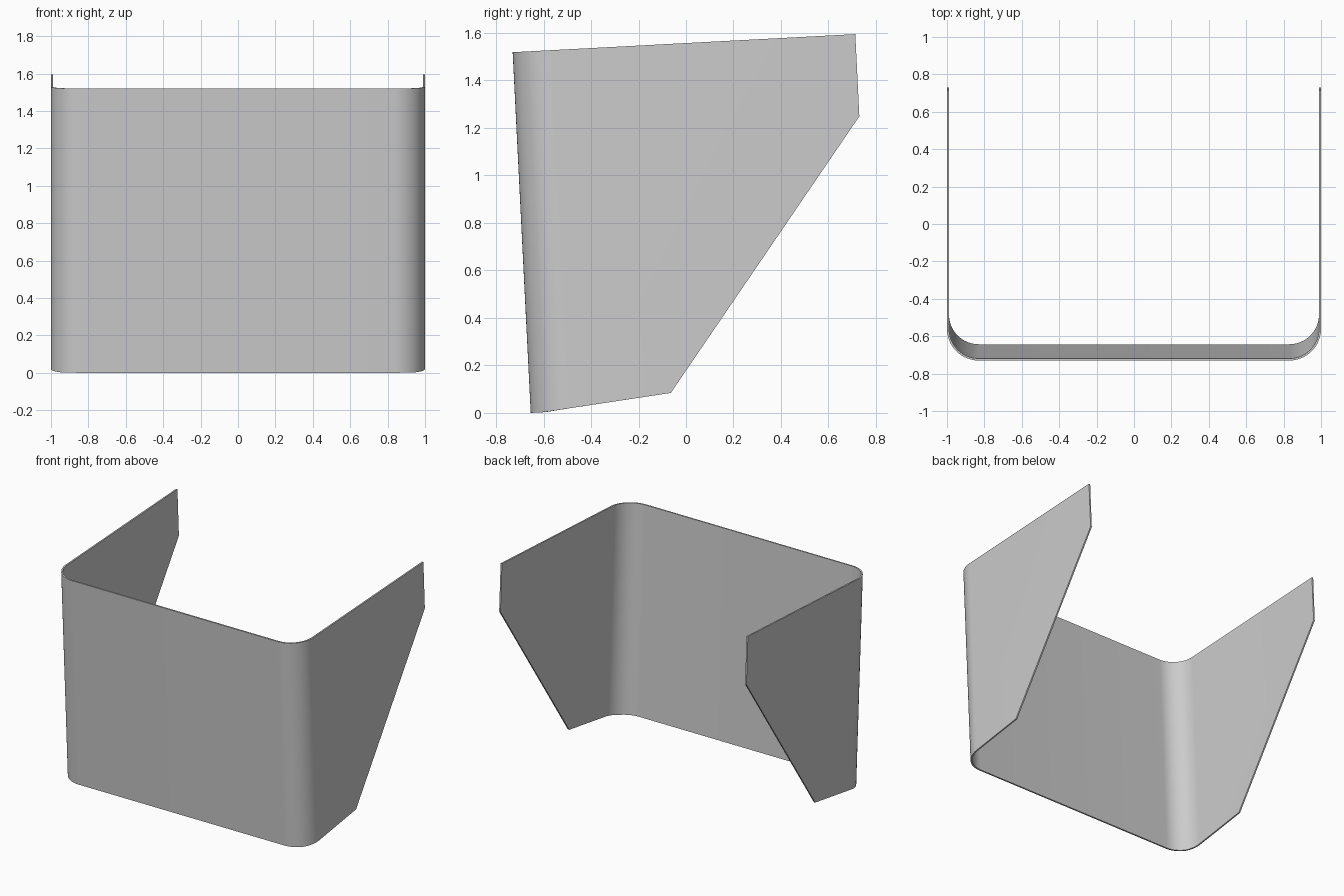
import bpy, bmesh
from math import sin, cos, pi
from mathutils import Vector

if "Cube" in bpy.data.objects:
    bpy.data.objects.remove(bpy.data.objects["Cube"])

F0 = Vector((0, -0.654, 0.0))                    # foot of the leaning front
F1 = Vector((0, -0.73, 1.519))                   # top of the leaning front
EU = Vector((0, 1.443, 0.076)).normalized()      # runs backwards along the top rim
EV = (F1 - F0).normalized()                      # runs up the lean
R, SEG, THICK = 0.17, 16, 0.011

# Half of the U path: (x, depth) from the front flat round to the side
half = [(1 - R + R * sin(a), R - R * cos(a))
        for a in (pi / 2 * i / SEG for i in range(SEG + 1))]
path = [(-x, u) for x, u in reversed(half)] + half

# Rear outline of each side panel, from bottom to top (y, z)
rear = [(-0.064, 0.084), (0.73, 1.249), (0.713, 1.595)]

bm = bmesh.new()
bottom, top = [], []
for x, u in path:
    lift = max(0.0, (u - 0.055) * 0.1)           # lower edge rises towards the back
    bottom.append(bm.verts.new(Vector((x, 0, 0)) + F0 + EU * u + EV * lift))
    top.append(bm.verts.new(Vector((x, 0, 0)) + F1 + EU * u))

# Front and rounded corners
for i in range(len(path) - 1):
    bm.faces.new((bottom[i], bottom[i + 1], top[i + 1], top[i]))

# Side panels
for s, k in ((1, -1), (-1, 0)):
    loop = [bottom[k]] + [bm.verts.new((s, y, z)) for y, z in rear] + [top[k]]
    bm.faces.new(loop if s > 0 else loop[::-1])

mesh = bpy.data.meshes.new("wrap_panel")
bm.to_mesh(mesh)
bm.free()
panel = bpy.data.objects.new("wrap_panel", mesh)
bpy.context.collection.objects.link(panel)

# Sheet thickness, inwards
mod = panel.modifiers.new("thickness", 'SOLIDIFY')
mod.thickness = THICK
mod.offset = -1
mod.use_even_offset = True

bpy.context.view_layer.objects.active = panel
panel.select_set(True)
bpy.ops.object.modifier_apply(modifier=mod.name)
bpy.ops.object.shade_smooth_by_angle(angle=pi / 6)
